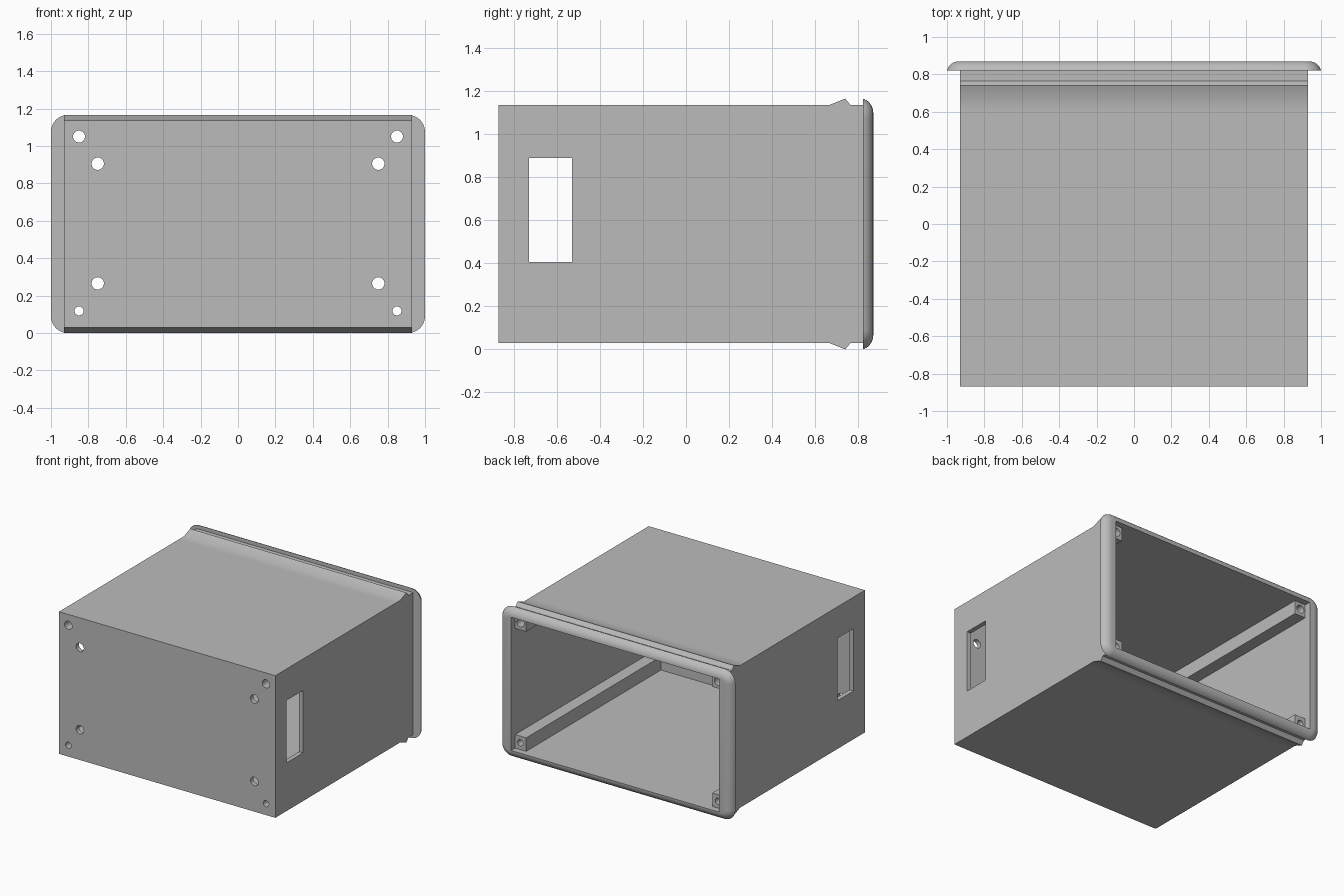
import bpy, bmesh, math

cube = bpy.data.objects.get("Cube")
if cube:
    bpy.data.objects.remove(cube, do_unlink=True)

grey = bpy.data.materials.new("plain_grey")
grey.use_nodes = True
colour = (0.5, 0.5, 0.5, 1)
grey.diffuse_color = colour
grey.node_tree.nodes["Principled BSDF"].inputs["Base Color"].default_value = colour

WALL = 0.035
HALF_W, FRONT, RIM, BACK = 0.93, -0.87, 0.822, 0.87
LOW, HIGH, TOP = 0.03, 1.135, 1.165
MID = TOP / 2


def finish(name, bm):
    bmesh.ops.recalc_face_normals(bm, faces=bm.faces)
    mesh = bpy.data.meshes.new(name)
    bm.to_mesh(mesh)
    bm.free()
    mesh.materials.append(grey)
    obj = bpy.data.objects.new(name, mesh)
    bpy.context.collection.objects.link(obj)
    return obj


def loft(name, loops):
    """Skin a row of closed point loops and cap both ends."""
    bm = bmesh.new()
    rows = [[bm.verts.new(p) for p in loop] for loop in loops]
    n = len(rows[0])
    for a, b in zip(rows, rows[1:]):
        for i in range(n):
            j = (i + 1) % n
            bm.faces.new((a[i], a[j], b[j], b[i]))
    bm.faces.new(rows[0])
    bm.faces.new(rows[-1])
    return finish(name, bm)


def box(name, x0, x1, y0, y1, z0, z1):
    return loft(name, [[(x0, y, z0), (x1, y, z0), (x1, y, z1), (x0, y, z1)]
                       for y in (y0, y1)])


def rod(name, x, z, r, y0, y1, sides=32):
    return loft(name, [[(x + r * math.cos(math.tau * i / sides), y,
                         z + r * math.sin(math.tau * i / sides))
                        for i in range(sides)] for y in (y0, y1)])


def activate(obj):
    bpy.ops.object.select_all(action='DESELECT')
    obj.select_set(True)
    bpy.context.view_layer.objects.active = obj


def cut(obj, cutter, keep=False):
    cutter.hide_render = True
    mod = obj.modifiers.new("cut", 'BOOLEAN')
    mod.operation, mod.solver, mod.object = 'DIFFERENCE', 'EXACT', cutter
    activate(obj)
    bpy.ops.object.modifier_apply(modifier=mod.name)
    if not keep:
        bpy.data.objects.remove(cutter, do_unlink=True)


def smooth(obj):
    activate(obj)
    bpy.ops.object.shade_smooth_by_angle(angle=math.radians(30))


# Housing: side profile with a snap ridge above and below, drawn across the width
upper = [(FRONT, HIGH), (0.6, HIGH), (0.665, HIGH), (0.74, TOP), (0.765, HIGH), (RIM, HIGH)]
lower = [(y, TOP - z) for y, z in reversed(upper)]
housing = loft("housing", [[(x, y, z) for y, z in upper + lower]
                           for x in (-HALF_W, HALF_W)])


# Rear flange: rounded rectangle with a rounded outer edge
def outline(inset, y, radius=0.09, steps=10):
    r = radius - inset
    pts = []
    for quarter, (sx, sz) in enumerate([(1, 1), (-1, 1), (-1, -1), (1, -1)]):
        for i in range(steps + 1):
            a = math.pi / 2 * (quarter + i / steps)
            pts.append((sx * (1 - radius) + r * math.cos(a), y,
                        MID + sz * (MID - radius) + r * math.sin(a)))
    return pts


INSET, DEPTH = 0.065, BACK - RIM
R = (INSET ** 2 + DEPTH ** 2) / (2 * DEPTH)
sweep = math.asin(INSET / R)
loops = []
for i in range(9):
    a = sweep * (1 - i / 8)
    loops.append(outline(INSET - R * math.sin(a), BACK - R * (1 - math.cos(a))))
flange = loft("rear_flange", loops)

# Hollow the inside through the open back
cavity = box("cavity", -HALF_W + WALL, HALF_W - WALL, FRONT + WALL, 1,
             LOW + WALL, HIGH - WALL)
cut(housing, cavity, keep=True)
cut(flange, cavity)

# Side windows
cut(housing, box("window_cutter", -1.2, 1.2, -0.73, -0.53, 0.405, 0.89))

# Front mounting holes, and corner posts with screw holes right through
for side in (-1, 1):
    tag = "left" if side > 0 else "right"
    for z in (0.265, 0.905):
        cut(housing, rod("hole_cutter", side * 0.75, z, 0.033, -1, -0.8))
    for level, z, r in (("lower", 0.118, 0.024), ("upper", 1.05, 0.032)):
        x = side * 0.85
        post = box(f"{level}_{tag}_post", x - 0.05, x + 0.05,
                   FRONT + WALL, 0.82, z - 0.055, z + 0.052)
        bore = rod("bore_cutter", x, z, r, -1, 1)
        cut(housing, bore, keep=True)
        cut(post, bore)
        smooth(post)

smooth(housing)
smooth(flange)
